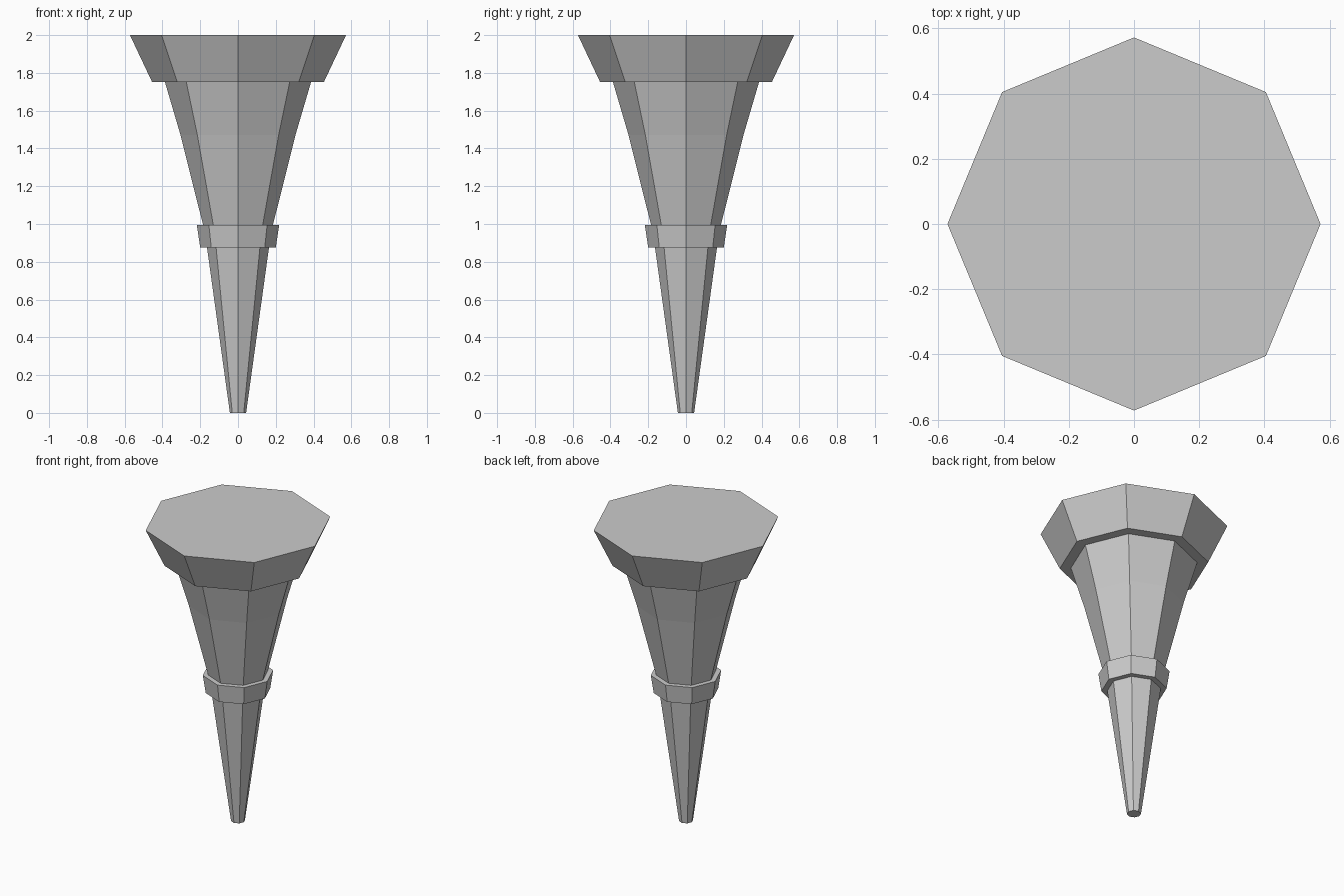
import bpy, bmesh
from math import cos, sin, tau

if "Cube" in bpy.data.objects:
    bpy.data.objects.remove(bpy.data.objects["Cube"])

SIDES = 8

# Outline from the tip to the top: (radius, height)
profile = [
    (0.043, 0.0), (0.164, 0.875),                  # lower shaft
    (0.20, 0.875), (0.218, 0.995),                 # collar
    (0.185, 0.995), (0.304, 1.47), (0.387, 1.752), # flared upper shaft
    (0.455, 1.752), (0.572, 2.0),                  # head rim
]


def lathe(name, outline):
    """Revolve an outline into a closed, flat-shaded faceted solid."""
    bm = bmesh.new()
    rings = [[bm.verts.new((r * cos(tau * i / SIDES), r * sin(tau * i / SIDES), z))
              for i in range(SIDES)] for r, z in outline]
    for low, high in zip(rings, rings[1:]):
        for i in range(SIDES):
            j = (i + 1) % SIDES
            bm.faces.new((low[i], low[j], high[j], high[i]))
    bm.faces.new(rings[0][::-1])
    bm.faces.new(rings[-1])
    mesh = bpy.data.meshes.new(name)
    bm.to_mesh(mesh)
    bm.free()
    obj = bpy.data.objects.new(name, mesh)
    bpy.context.collection.objects.link(obj)
    return obj


# Tapered octagonal peg with collar and flat head
lathe("tapered_peg", profile)
